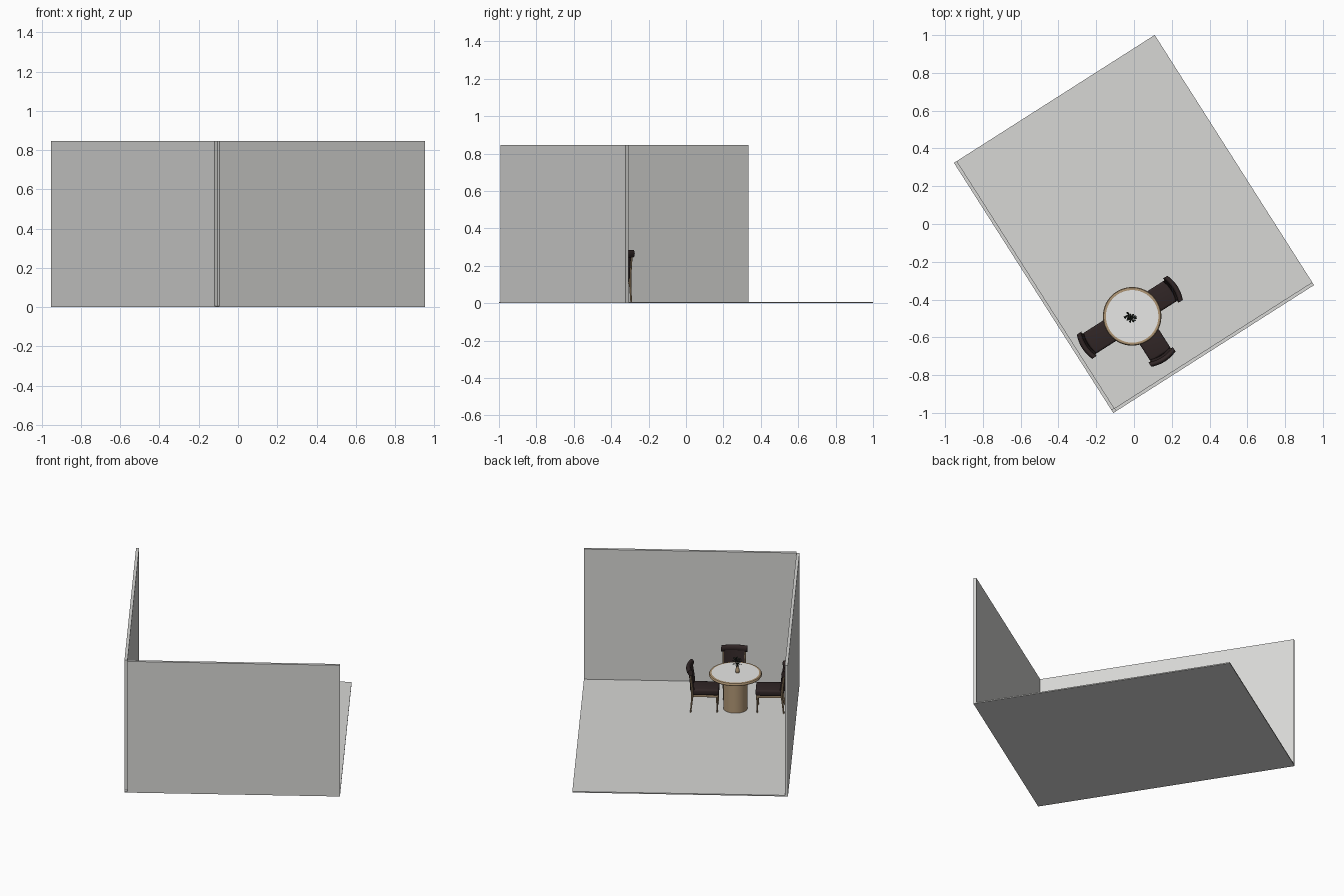
import bpy, bmesh, math, random
from mathutils import Matrix, Vector

if "Cube" in bpy.data.objects:
    bpy.data.objects.remove(bpy.data.objects["Cube"])

random.seed(4)
R = math.radians
ROOM = Matrix.Rotation(R(32.5), 4, 'Z')      # the whole room is turned on plan


def material(name, rgb):
    m = bpy.data.materials.new(name)
    m.diffuse_color = (*rgb, 1)
    m.use_nodes = True
    m.node_tree.nodes["Principled BSDF"].inputs["Base Color"].default_value = m.diffuse_color
    return m


GREY = material("wall grey", (0.68, 0.68, 0.665))
WHITE = material("table white", (0.86, 0.86, 0.85))
WOOD = material("tan wood", (0.44, 0.31, 0.18))
DARK = material("dark upholstery", (0.03, 0.019, 0.019))
LEAF = material("dark foliage", (0.012, 0.016, 0.012))


def finish(name, bm, mat, matrix, smooth=True):
    bmesh.ops.recalc_face_normals(bm, faces=bm.faces)
    me = bpy.data.meshes.new(name)
    bm.to_mesh(me)
    bm.free()
    me.materials.append(mat)
    me.transform(matrix)
    ob = bpy.data.objects.new(name, me)
    bpy.context.collection.objects.link(ob)
    if smooth:
        bpy.context.view_layer.objects.active = ob
        ob.select_set(True)
        bpy.ops.object.shade_smooth_by_angle(angle=R(35))
        ob.select_set(False)
    return ob


def box(name, lo, hi, mat, matrix, bevel=0.0):
    bm = bmesh.new()
    lo, hi = Vector(lo), Vector(hi)
    bmesh.ops.create_cube(bm, size=1, matrix=Matrix.Translation((lo + hi) / 2) @ Matrix.Diagonal((*(hi - lo), 1)))
    if bevel:
        bmesh.ops.bevel(bm, geom=bm.edges[:], offset=bevel, segments=3, profile=0.5, affect='EDGES')
    return finish(name, bm, mat, matrix, bevel > 0)


def lathe(name, profile, mat, matrix, steps=64):
    bm = bmesh.new()
    vs = [bm.verts.new((r, 0, z)) for r, z in profile]
    es = [bm.edges.new(p) for p in zip(vs, vs[1:])]
    bmesh.ops.spin(bm, geom=vs + es, cent=(0, 0, 0), axis=(0, 0, 1), angle=2 * math.pi, steps=steps)
    bmesh.ops.remove_doubles(bm, verts=bm.verts[:], dist=1e-5)
    return finish(name, bm, mat, matrix)


def rods(name, paths, mat, matrix, seg=10):
    """Round tapering bars through points given as (x, y, z, radius)."""
    bm = bmesh.new()
    for path in paths:
        rings = [[bm.verts.new((x + r * math.cos(2 * math.pi * i / seg),
                                y + r * math.sin(2 * math.pi * i / seg), z)) for i in range(seg)]
                 for x, y, z, r in path]
        for a, b in zip(rings, rings[1:]):
            for i in range(seg):
                j = (i + 1) % seg
                bm.faces.new((a[i], a[j], b[j], b[i]))
        bm.faces.new(rings[0])
        bm.faces.new(rings[-1])
    return finish(name, bm, mat, matrix)


def curved_panel(name, profile, half, bulge, mat, matrix, n=12):
    """Sweep a closed (y, z) profile across x, bowing it backwards in the middle."""
    bm = bmesh.new()
    rings = []
    for i in range(n + 1):
        t = 2 * i / n - 1
        rings.append([bm.verts.new((t * half, y - bulge * (1 - t * t), z)) for y, z in profile])
    k = len(profile)
    for a, b in zip(rings, rings[1:]):
        for i in range(k):
            j = (i + 1) % k
            bm.faces.new((a[i], a[j], b[j], b[i]))
    bm.faces.new(rings[0])
    bm.faces.new(rings[-1])
    return finish(name, bm, mat, matrix)


# Room: floor and two walls that leave a small notch at the outer corner
U, V, T, H, F = 0.63, 0.785, 0.018, 0.845, 0.007
box("floor", (-U, -V, 0), (U, V, F), GREY, ROOM)
box("long_wall", (-U, -V + T, F), (-U + T, V, H), GREY, ROOM)
box("short_wall", (-U + T, -V, F), (U, -V + T, H), GREY, ROOM)

# Round pedestal table
TU, TV = -0.271, -0.407
TABLE = ROOM @ Matrix.Translation((TU, TV, F))
lathe("table_pedestal", [(0, 0), (0.071, 0), (0.071, 0.212), (0, 0.212)], WOOD, TABLE)
lathe("table_rim", [(0, 0.210), (0.144, 0.210), (0.151, 0.212), (0.155, 0.218), (0.155, 0.222),
                    (0.151, 0.228), (0.144, 0.230), (0.139, 0.229), (0.139, 0.222), (0, 0.222)], WOOD, TABLE)
lathe("table_top", [(0, 0.222), (0.139, 0.222), (0.139, 0.229), (0, 0.229)], WHITE, TABLE)

# Vase with a sprig of foliage
VASE = TABLE @ Matrix.Translation((-0.012, -0.002, 0.229))
lathe("vase", [(0, 0), (0.010, 0), (0.013, 0.008), (0.012, 0.020), (0.007, 0.034), (0.008, 0.044),
               (0.006, 0.044), (0.005, 0.034), (0, 0.034)], WOOD, VASE, 24)
bm = bmesh.new()
for i in range(46):
    a, out = random.uniform(0, 2 * math.pi), random.uniform(0.0, 0.022)
    base = Vector((out * math.cos(a), out * math.sin(a), random.uniform(0.046, 0.085)))
    tip = Vector((math.cos(a), math.sin(a), random.uniform(0.0, 0.9))).normalized() * 0.017
    side = tip.cross(Vector((0, 0, 1))).normalized() * 0.005
    up = side.cross(tip).normalized() * 0.0012
    ps = [bm.verts.new(base + d) for d in (Vector(), tip * 0.5 + side, tip, tip * 0.5 - side)]
    top, low = bm.verts.new(base + tip * 0.5 + up), bm.verts.new(base + tip * 0.5 - up)
    for p, q in zip(ps, ps[1:] + ps[:1]):
        bm.faces.new((p, q, top))
        bm.faces.new((q, p, low))
finish("foliage_leaves", bm, LEAF, VASE, False)
rods("foliage_stems", [[(0, 0, 0.034, 0.0015), (0.016 * math.cos(a), 0.016 * math.sin(a), 0.085, 0.001)]
                       for a in (0.3, 1.6, 2.8, 4.1, 5.3)], LEAF, VASE, 5)


def chair(tag, u, v, turn):
    """Dining chair facing local +y with its back posts at y = 0."""
    m = ROOM @ Matrix.Translation((u, v, F)) @ Matrix.Rotation(R(turn), 4, 'Z')
    box("seat_cushion_" + tag, (-0.064, 0.008, 0.108), (0.064, 0.163, 0.146), DARK, m, 0.011)
    box("seat_rail_" + tag, (-0.060, 0.004, 0.096), (0.060, 0.160, 0.110), WOOD, m, 0.002)
    rods("front_legs_" + tag, [[(s * 0.055, 0.153, 0, 0.0042), (s * 0.055, 0.153, 0.10, 0.0065)]
                               for s in (-1, 1)], WOOD, m)
    rods("back_posts_" + tag, [[(s * 0.062, -0.002, 0, 0.0042), (s * 0.062, 0.008, 0.10, 0.0065),
                                (s * 0.062, 0.006, 0.15, 0.006), (s * 0.063, -0.006, 0.25, 0.005)]
                               for s in (-1, 1)], WOOD, m)
    # upholstered back and the wider roll along its top
    curved_panel("backrest_" + tag, [(0.004, 0.125), (0.020, 0.125), (0.019, 0.16), (0.014, 0.20),
                                     (0.006, 0.25), (-0.008, 0.25), (-0.001, 0.20), (0.003, 0.16)],
                 0.060, 0.012, DARK, m)
    roll = [(-0.002 + 0.014 * math.cos(2 * math.pi * i / 16),
             0.258 + 0.020 * math.sin(2 * math.pi * i / 16)) for i in range(16)]
    curved_panel("head_roll_" + tag, roll, 0.076, 0.015, DARK, m)


chair("right", TU + 0.257, TV + 0.005, 90)
chair("left", TU - 0.283, TV, -90)
chair("front", TU + 0.018, TV - 0.264, 0)
